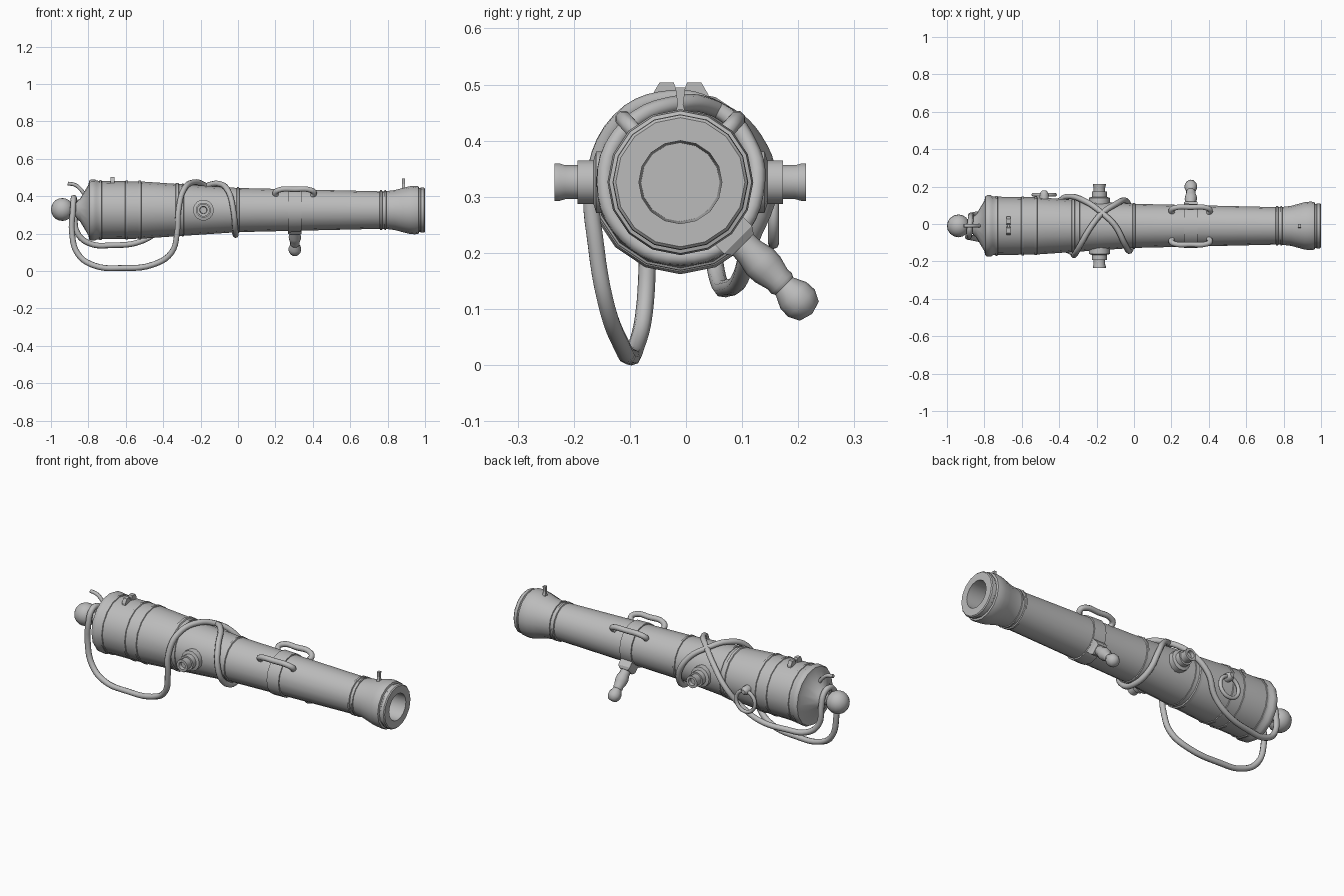
import bpy, bmesh
from math import sin, cos, pi, radians
from mathutils import Vector, Matrix

cube = bpy.data.objects.get("Cube")
if cube:
    bpy.data.objects.remove(cube, do_unlink=True)

CY, CZ = -0.01, 0.326          # barrel axis
AXIS = Vector((0, CY, CZ))

metal = bpy.data.materials.new("plain grey")
metal.use_nodes = True
metal.diffuse_color = (0.5, 0.5, 0.5, 1)
metal.node_tree.nodes["Principled BSDF"].inputs["Base Color"].default_value = (0.5, 0.5, 0.5, 1)


def finish(obj, angle=40):
    obj.data.materials.clear()
    obj.data.materials.append(metal)
    bpy.ops.object.select_all(action='DESELECT')
    obj.select_set(True)
    bpy.context.view_layer.objects.active = obj
    bpy.ops.object.shade_smooth_by_angle(angle=radians(angle))
    return obj


def from_bmesh(name, bm, angle=40):
    bmesh.ops.recalc_face_normals(bm, faces=bm.faces)
    mesh = bpy.data.meshes.new(name)
    bm.to_mesh(mesh)
    bm.free()
    obj = bpy.data.objects.new(name, mesh)
    bpy.context.collection.objects.link(obj)
    return finish(obj, angle)


def lathe(name, profile, origin, direction, sides=16, phase=0.0, angle=40):
    """Turn (distance, radius) points around a direction."""
    bm = bmesh.new()
    rings = []
    for d, r in profile:
        if r == 0:
            rings.append([bm.verts.new((0, 0, d))] * sides)
        else:
            rings.append([bm.verts.new((r * cos(phase + 2 * pi * i / sides),
                                        r * sin(phase + 2 * pi * i / sides), d))
                          for i in range(sides)])
    for a, b in zip(rings, rings[1:]):
        for i in range(sides):
            j = (i + 1) % sides
            bm.faces.new(dict.fromkeys((a[i], a[j], b[j], b[i])))
    turn = Vector(direction).to_track_quat('Z', 'Y').to_matrix().to_4x4()
    bm.transform(Matrix.Translation(origin) @ turn)
    return from_bmesh(name, bm, angle)


def tube(name, points, radius, closed=False):
    curve = bpy.data.curves.new(name, 'CURVE')
    curve.dimensions = '3D'
    curve.bevel_depth = radius
    curve.bevel_resolution = 2
    curve.resolution_u = 5
    curve.use_fill_caps = True
    spline = curve.splines.new('BEZIER')
    spline.bezier_points.add(len(points) - 1)
    for bp, p in zip(spline.bezier_points, points):
        bp.co = p
        bp.handle_left_type = bp.handle_right_type = 'AUTO'
    spline.use_cyclic_u = closed
    obj = bpy.data.objects.new(name, curve)
    bpy.context.collection.objects.link(obj)
    bpy.ops.object.select_all(action='DESELECT')
    obj.select_set(True)
    bpy.context.view_layer.objects.active = obj
    bpy.ops.object.convert(target='MESH')
    return finish(bpy.context.view_layer.objects.active, 50)


def plate(name, outline, x, half):
    """Prism of a (y, z) outline, thick along x."""
    bm = bmesh.new()
    face = bm.faces.new([bm.verts.new((x - half, y, z)) for y, z in outline])
    ext = bmesh.ops.extrude_face_region(bm, geom=[face])
    bmesh.ops.translate(bm, vec=(2 * half, 0, 0),
                        verts=[v for v in ext['geom'] if isinstance(v, bmesh.types.BMVert)])
    return from_bmesh(name, bm, 20)


def around(x, degrees, r):
    """Point around the barrel, measured from the top toward the front."""
    t = radians(degrees)
    return Vector((x, CY - r * sin(t), CZ + r * cos(t)))


def barrel_radius(x):
    return 0.155 if x < -0.52 else max(0.118, 0.118 - 0.071 * x) if x < 0 else 0.118 - 0.023 * x


# Barrel with breech, flared muzzle and bore
lathe("barrel", [
    (-0.90, 0), (-0.90, 0.028), (-0.87, 0.03), (-0.855, 0.055), (-0.845, 0.06), (-0.80, 0.135),
    (-0.795, 0.158), (-0.785, 0.164), (-0.765, 0.164), (-0.755, 0.157), (-0.73, 0.156),
    (-0.52, 0.153), (-0.33, 0.140), (-0.18, 0.130), (0, 0.118), (0.77, 0.10),
    (0.80, 0.102), (0.84, 0.107), (0.88, 0.118), (0.915, 0.127), (0.945, 0.130),
    (0.965, 0.127), (0.968, 0.117), (0.975, 0.117), (0.978, 0.121), (0.995, 0.120),
    (1.0, 0.115), (1.0, 0.074), (0.62, 0.070), (0.62, 0)], AXIS, (1, 0, 0))

# Raised rings along the barrel
for i, (x, r, w) in enumerate([(-0.735, 0.160, 0.010), (-0.595, 0.158, 0.012), (-0.525, 0.157, 0.012),
                               (-0.325, 0.145, 0.014), (-0.295, 0.141, 0.008), (0.0, 0.123, 0.010),
                               (0.765, 0.106, 0.010), (0.788, 0.106, 0.007)]):
    lathe(f"barrel_ring_{i + 1}", [(x - w, r - 0.012), (x - w / 2, r), (x + w / 2, r), (x + w, r - 0.012)],
          AXIS, (1, 0, 0))

# Breech knob
bm = bmesh.new()
bmesh.ops.create_uvsphere(bm, u_segments=16, v_segments=10, radius=0.061,
                          matrix=Matrix.Translation((-0.939, CY, CZ + 0.003)))
from_bmesh("breech_knob", bm, 60)

# Trunnions with hollow ends
for name, side in (("front_trunnion", -1), ("back_trunnion", 1)):
    lathe(name, [(0.09, 0.056), (0.15, 0.056), (0.155, 0.04), (0.183, 0.04), (0.183, 0.031),
                 (0.205, 0.031), (0.215, 0.034), (0.224, 0.034), (0.224, 0.020), (0.205, 0.018), (0.205, 0)],
          AXIS + Vector((-0.185, 0, 0)), (0, side, 0), 14)

# Lifting handles
for name, deg in (("front_lifting_handle", 42), ("back_lifting_handle", -42)):
    arch = [(-0.095, 0.10), (-0.104, 0.125), (-0.085, 0.144), (0, 0.149),
            (0.085, 0.144), (0.104, 0.125), (0.095, 0.10)]
    tube(name, [around(0.303 + dx, deg, r) for dx, r in arch], 0.015)

# Strap, clasp and grip
lathe("strap", [(0.268, 0.105), (0.268, 0.119), (0.34, 0.117), (0.34, 0.105)], AXIS, (1, 0, 0))
GRIP = AXIS + Vector((0.304, 0, 0))
lathe("grip_clasp", [(0.10, 0.05), (0.145, 0.05), (0.158, 0.038), (0.158, 0)], GRIP, (0, 1, -1), 4, pi / 4, 20)
lathe("grip", [(0.14, 0.026), (0.175, 0.027), (0.20, 0.033), (0.22, 0.032), (0.245, 0.025),
               (0.255, 0.026), (0.262, 0.022), (0.285, 0.033), (0.305, 0.034), (0.325, 0.024), (0.332, 0)],
      GRIP, (0, 1, -1), 12, 0, 50)

# Sights
for name, s in (("front_sight_block", -1), ("back_sight_block", 1)):
    plate(name, [(CY + s * y, z) for y, z in
                 ((0.004, 0.46), (0.004, 0.482), (0.012, 0.504), (0.037, 0.504), (0.05, 0.482), (0.05, 0.46))],
          -0.67, 0.011)
plate("rear_sight_bridge", [(-0.02, 0.46), (0.0, 0.46), (0.0, 0.494), (-0.02, 0.494)], -0.67, 0.005)
plate("muzzle_sight", [(-0.022, 0.438), (0.002, 0.438), (-0.005, 0.465), (-0.001, 0.495),
                       (-0.019, 0.495), (-0.015, 0.465)], 0.885, 0.008)

# Hook above the breech
tube("breech_hook", [(-0.815, CY, 0.40), (-0.84, CY, 0.435), (-0.87, CY, 0.46), (-0.91, CY, 0.468)], 0.010)

# Hanging ring with its eye
ring = Vector((-0.48, 0.156, 0.275))
tube("hanging_ring", [ring + Vector((0.058 * cos(k * pi / 4), 0, 0.058 * sin(k * pi / 4)))
                      for k in range(8)], 0.010, True)
lathe("ring_eye", [(0.12, 0.024), (0.165, 0.024), (0.178, 0.020), (0.188, 0.012), (0.188, 0)],
      (-0.48, CY, 0.335), (0, 1, 0), 10)

# Rope: front loop, one full turn about the barrel, back loop, breech neck
rope = [(-0.882, -0.066, 0.33), (-0.888, -0.068, 0.21), (-0.855, -0.075, 0.09), (-0.77, -0.09, 0.03),
        (-0.62, -0.10, 0.016), (-0.45, -0.115, 0.036), (-0.355, -0.14, 0.10), (-0.325, -0.16, 0.21)]
wrap = [(-0.318, 90), (-0.29, 45), (-0.235, 5), (-0.17, -28), (-0.10, -55), (-0.05, -90), (-0.025, -135),
        (-0.012, -180), (-0.015, -225), (-0.025, -270), (-0.05, -315), (-0.10, -360), (-0.17, -388),
        (-0.26, -420), (-0.35, -455), (-0.42, -490)]
rope += [around(x, deg, barrel_radius(x) + 0.015) for x, deg in wrap]
rope += [(-0.52, 0.098, 0.158), (-0.67, 0.075, 0.138), (-0.80, 0.058, 0.15), (-0.862, 0.048, 0.21),
         (-0.872, 0.042, 0.31), (-0.874, 0.02, 0.375), (-0.878, -0.015, 0.392), (-0.88, -0.05, 0.375)]
tube("rope", rope, 0.0155, True)
